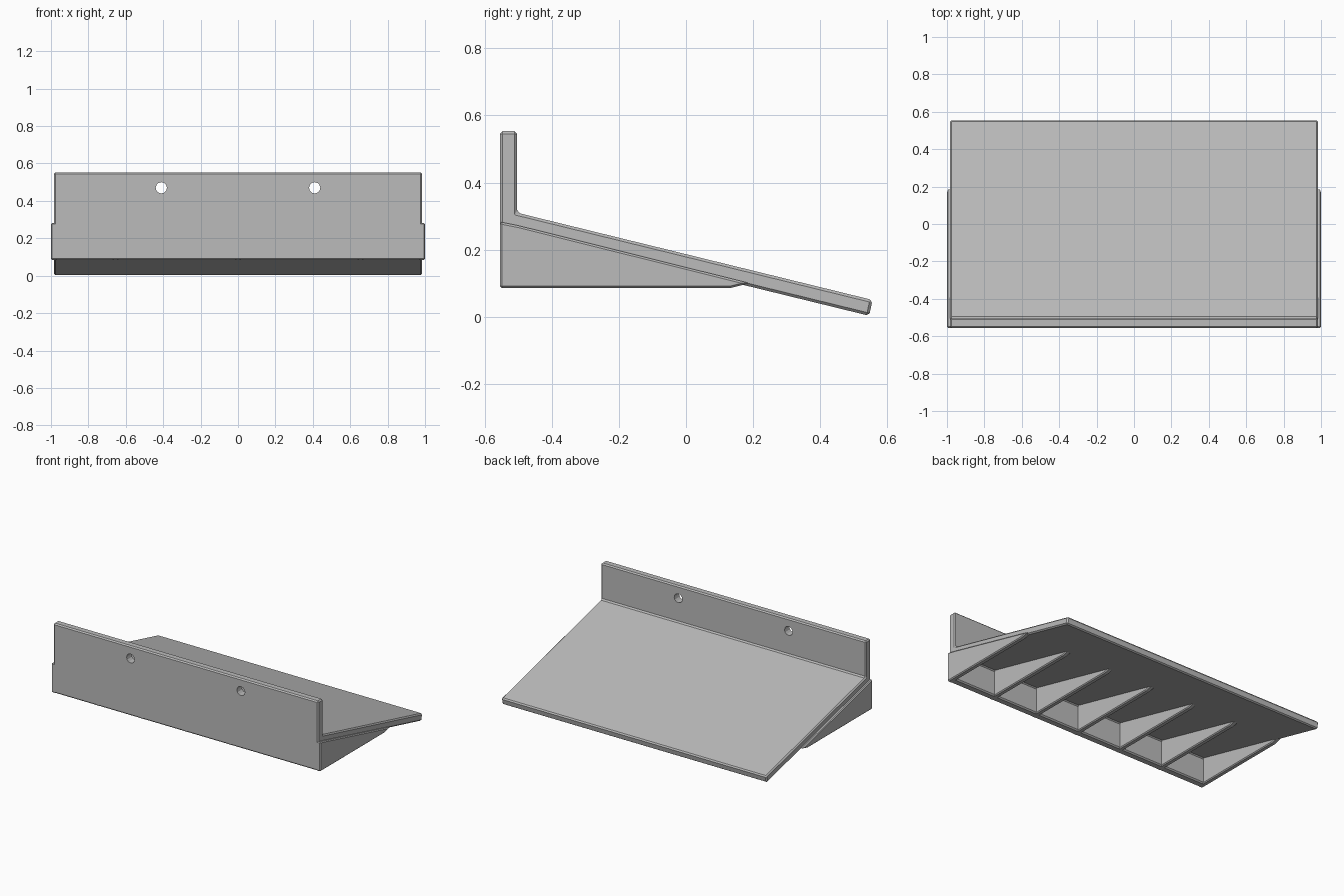
import bpy, bmesh
from mathutils import Matrix

cube = bpy.data.objects.get("Cube")
if cube:
    bpy.data.objects.remove(cube, do_unlink=True)

grey = bpy.data.materials.new("plain grey")
grey.use_nodes = True
colour = (0.5, 0.5, 0.5, 1)
grey.diffuse_color = colour
grey.node_tree.nodes["Principled BSDF"].inputs["Base Color"].default_value = colour


def extrude_profile(name, profile, x0, x1, bevel):
    """Extrude a y-z outline along x and soften its edges."""
    bm = bmesh.new()
    face = bm.faces.new([bm.verts.new((x0, y, z)) for y, z in profile])
    grown = bmesh.ops.extrude_face_region(bm, geom=[face])["geom"]
    verts = [v for v in grown if isinstance(v, bmesh.types.BMVert)]
    bmesh.ops.translate(bm, verts=verts, vec=(x1 - x0, 0, 0))
    bmesh.ops.recalc_face_normals(bm, faces=bm.faces)
    mesh = bpy.data.meshes.new(name)
    bm.to_mesh(mesh)
    bm.free()
    mesh.materials.append(grey)
    obj = bpy.data.objects.new(name, mesh)
    bpy.context.collection.objects.link(obj)
    mod = obj.modifiers.new("chamfer", "BEVEL")
    mod.width = bevel
    mod.segments = 1
    return obj


# Upright wall plate and sloping shelf in one outline
shelf = extrude_profile("wall_plate_and_shelf", [
    (-0.555, 0.085), (-0.555, 0.553), (-0.503, 0.553), (-0.503, 0.31),
    (0.556, 0.05), (0.546, 0.003), (-0.503, 0.26), (-0.503, 0.085),
], -0.985, 0.985, 0.008)

# Screw holes through the wall plate
bm = bmesh.new()
for x in (-0.41, 0.41):
    place = Matrix.Translation((x, -0.53, 0.47)) @ Matrix.Rotation(1.5708, 4, "X")
    bmesh.ops.create_cone(bm, cap_ends=True, segments=12, radius1=0.03,
                          radius2=0.03, depth=0.2, matrix=place)
mesh = bpy.data.meshes.new("screw_hole_cutter")
bm.to_mesh(mesh)
bm.free()
mesh.materials.append(grey)
cutter = bpy.data.objects.new("screw_hole_cutter", mesh)
bpy.context.collection.objects.link(cutter)
cutter.hide_render = True
cutter.hide_viewport = True
cutter.display_type = "WIRE"
cut = shelf.modifiers.new("screw holes", "BOOLEAN")
cut.object = cutter
cut.solver = "EXACT"

# Seven wedge ribs under the shelf; the end ribs stand slightly proud
rib_profile = [(-0.555, 0.085), (-0.555, 0.283), (-0.5, 0.272),
               (0.19, 0.1), (0.13, 0.085)]
for i in range(7):
    x = -0.983 + i * 0.983 / 3
    extrude_profile(f"support_rib_{i + 1}", rib_profile, x - 0.017, x + 0.017, 0.006)
